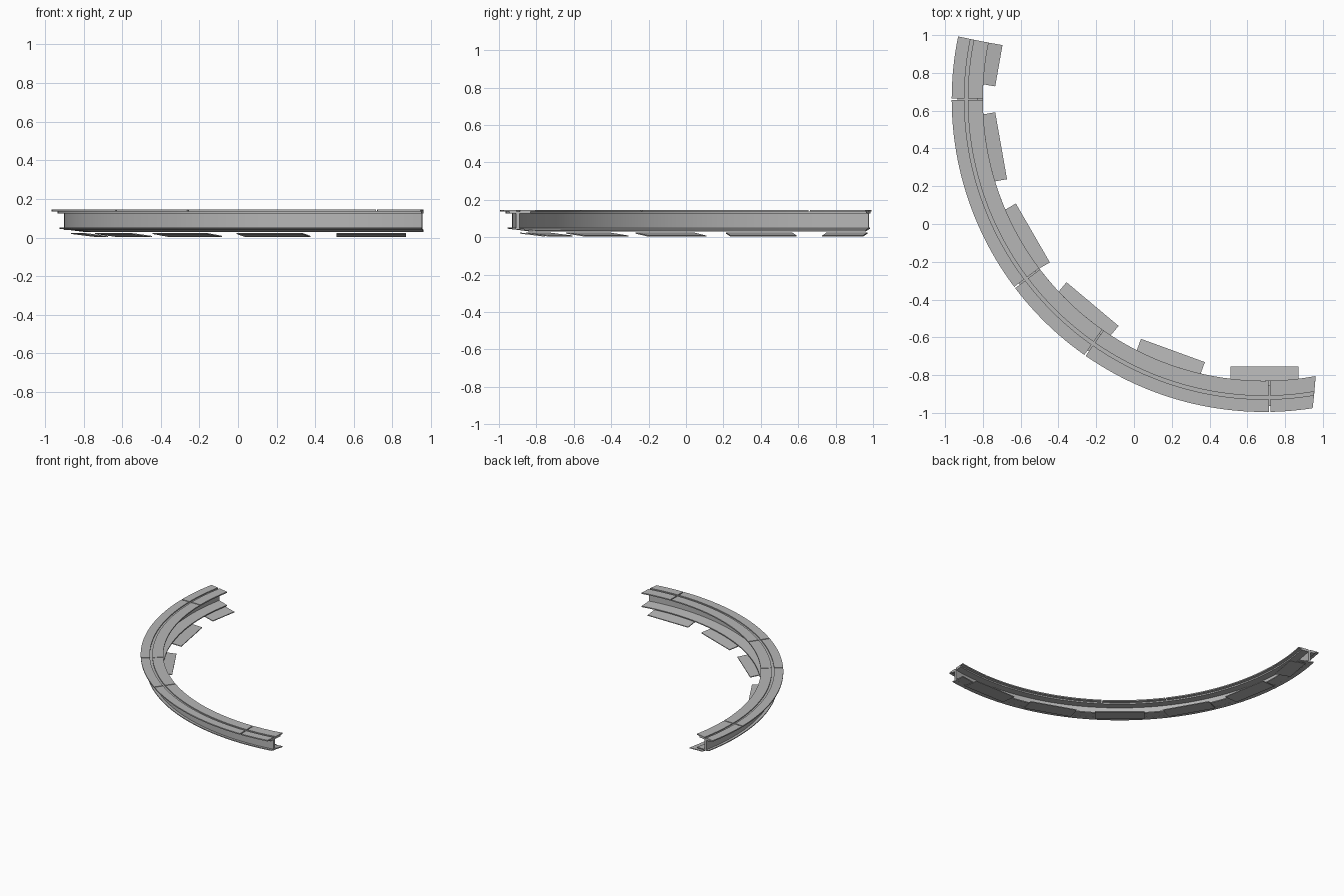
import bpy, bmesh
from math import radians, sin, cos, ceil
from mathutils import Vector

default = bpy.data.objects.get("Cube")
if default:
    bpy.data.objects.remove(default)

CX, CY = 0.69, 0.66          # centre of the curve
START, END = 168.4, 280.5    # sweep angles in degrees
INNER = 1.49                 # inner edge radius

grey = bpy.data.materials.new("mid_grey")
grey.use_nodes = True
grey.diffuse_color = (0.47, 0.47, 0.47, 1)
grey.node_tree.nodes["Principled BSDF"].inputs["Base Color"].default_value = grey.diffuse_color


def finish(name, bm, smooth=True):
    bmesh.ops.recalc_face_normals(bm, faces=bm.faces)
    mesh = bpy.data.meshes.new(name)
    bm.to_mesh(mesh)
    bm.free()
    mesh.materials.append(grey)
    obj = bpy.data.objects.new(name, mesh)
    bpy.context.collection.objects.link(obj)
    if smooth:
        bpy.ops.object.select_all(action='DESELECT')
        obj.select_set(True)
        bpy.context.view_layer.objects.active = obj
        bpy.ops.object.shade_smooth_by_angle(angle=radians(30))


def polar(r, deg, z):
    return Vector((CX + r * cos(radians(deg)), CY + r * sin(radians(deg)), z))


def sweep(name, profile, a0=START, a1=END):
    """Sweep a closed (radius, z) profile; the far end is cut slightly askew."""
    bm = bmesh.new()
    steps = max(2, ceil((a1 - a0) / 1.6))
    rings = []
    for i in range(steps + 1):
        t = i / steps
        ring = []
        for r, z in profile:
            stop = a1 - (r - INNER) * 9.7 if a1 == END else a1
            ring.append(bm.verts.new(polar(r, a0 + (stop - a0) * t, z)))
        rings.append(ring)
    n = len(profile)
    for a, b in zip(rings, rings[1:]):
        for k in range(n):
            bm.faces.new((a[k], a[(k + 1) % n], b[(k + 1) % n], b[k]))
    bm.faces.new(rings[0])
    bm.faces.new(rings[-1])
    finish(name, bm)


def box(r0, r1, z0, z1):
    return [(r0, z0), (r1, z0), (r1, z1), (r0, z1)]


# I-beam: upper flange, upright web, tilted lower flange
sweep("upper_flange", box(1.515, 1.625, 0.126, 0.137))
sweep("web", box(1.572, 1.59, 0.04, 0.128))
sweep("lower_flange", [(INNER, 0.03), (1.615, 0.046), (1.615, 0.053), (INNER, 0.038)])

# Deck strips on either side of a narrow slot, split at the joints
joints = [START, 180, 217, 235, 271, END]
GAP = 0.15
for i, (a, b) in enumerate(zip(joints, joints[1:])):
    a0 = a if a == START else a + GAP
    a1 = b if b == END else b - GAP
    sweep(f"inner_deck_{i + 1}", box(INNER, 1.57, 0.136, 0.145), a0, a1)
    sweep(f"outer_deck_{i + 1}", box(1.588, 1.655, 0.136, 0.145), a0, a1)

# Thin tilted foot plates under the inner side, every 20 degrees
for i in range(6):
    ang = radians(170 + 20 * i)
    out = Vector((cos(ang), sin(ang), 0))
    along = Vector((sin(ang), -cos(ang), 0))
    t1 = 0.042 if i == 0 else 0.18
    bm = bmesh.new()
    ends = []
    for t in (-0.18, t1):
        ends.append([bm.verts.new(Vector((CX, CY, z)) + out * r + along * t)
                     for r, z in ((1.415, 0.003), (1.547, 0.019), (1.547, 0.025), (1.415, 0.009))])
    for k in range(4):
        j = (k + 1) % 4
        bm.faces.new((ends[0][k], ends[0][j], ends[1][j], ends[1][k]))
    for e in ends:
        bm.faces.new(e)
    finish(f"foot_plate_{i + 1}", bm, smooth=False)
